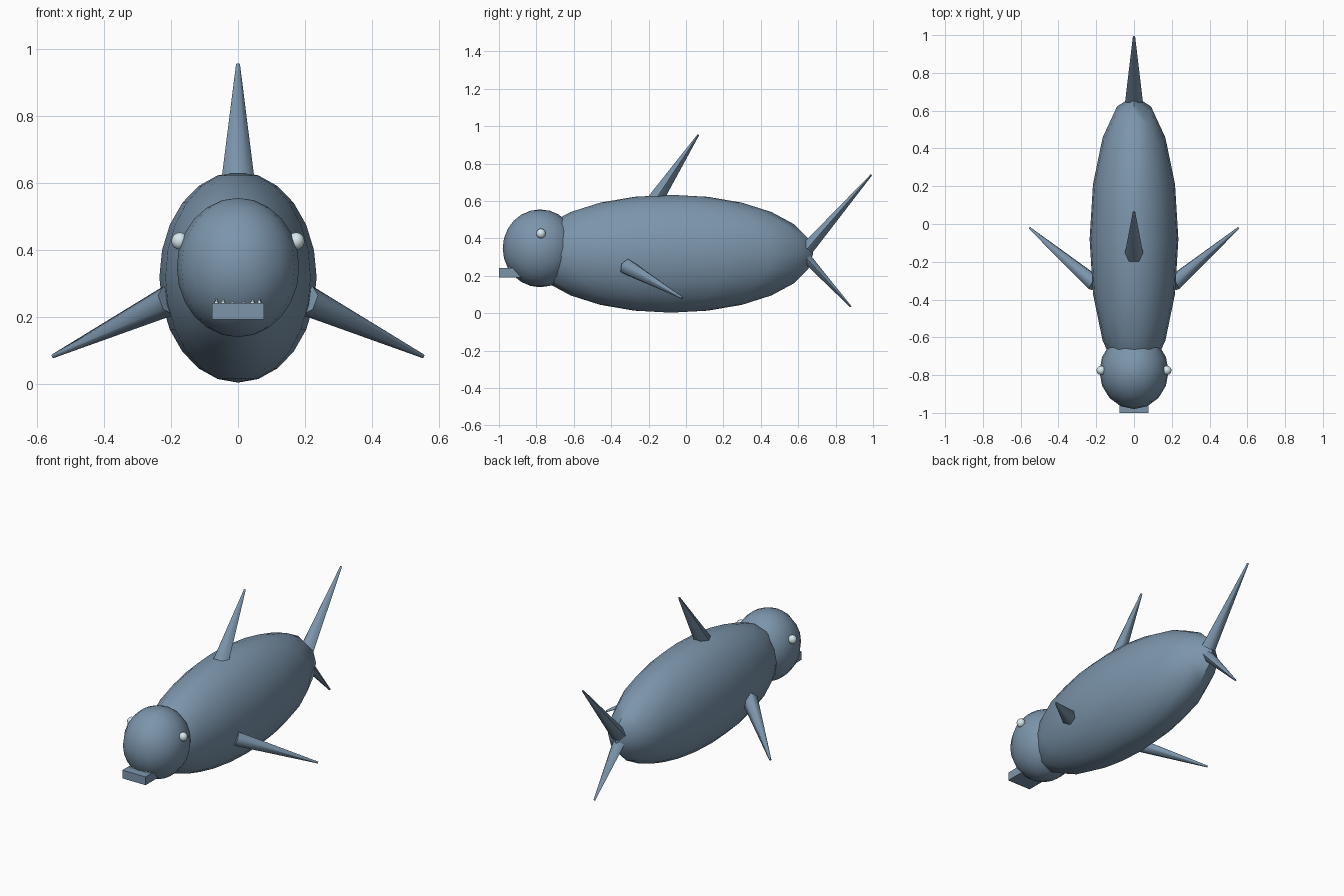
import bpy, bmesh, math
from mathutils import Vector, Matrix

if "Cube" in bpy.data.objects:
    bpy.data.objects.remove(bpy.data.objects["Cube"])


def material(name, rgb):
    m = bpy.data.materials.new(name)
    m.diffuse_color = (*rgb, 1)
    m.use_nodes = True
    m.node_tree.nodes["Principled BSDF"].inputs["Base Color"].default_value = m.diffuse_color
    return m


SKIN = material("skin_blue", (0.20, 0.30, 0.41))
PALE = material("pale", (0.68, 0.82, 0.86))


def finish(name, bm, mat, angle=40):
    bmesh.ops.recalc_face_normals(bm, faces=bm.faces[:])
    mesh = bpy.data.meshes.new(name)
    bm.to_mesh(mesh)
    bm.free()
    mesh.materials.append(mat)
    ob = bpy.data.objects.new(name, mesh)
    bpy.context.collection.objects.link(ob)
    bpy.ops.object.select_all(action='DESELECT')
    ob.select_set(True)
    bpy.context.view_layer.objects.active = ob
    bpy.ops.object.shade_smooth_by_angle(angle=math.radians(angle))
    return ob


def ellipsoid(name, centre, radii, mat, segs=16, rings=12):
    bm = bmesh.new()
    bmesh.ops.create_uvsphere(bm, u_segments=segs, v_segments=rings, radius=1)
    # a vertex of the outline points along the length axis
    bm.transform(Matrix.Translation(centre) @ Matrix.Diagonal((*radii, 1)))
    return finish(name, bm, mat)


def spike(name, base, tip, r, mat, squash=1.0, sides=6, r_tip=0.006):
    """Tapered cone from base to tip, with two corners on the x side."""
    base, tip = Vector(base), Vector(tip)
    w = (tip - base).normalized()
    u = Vector((1, 0, 0))
    u = (u - w * u.dot(w)).normalized()
    v = w.cross(u)
    bm = bmesh.new()
    loops = []
    for c, rad in ((base, r), (tip, r_tip)):
        angles = [2 * math.pi * i / sides for i in range(sides)]
        loops.append([bm.verts.new(c + u * rad * math.cos(a) + v * rad * squash * math.sin(a))
                      for a in angles])
    lo, hi = loops
    for i in range(sides):
        j = (i + 1) % sides
        bm.faces.new((lo[i], lo[j], hi[j], hi[i]))
    bm.faces.new(lo[::-1])
    bm.faces.new(hi)
    return finish(name, bm, mat, 62)


# Body and head
ellipsoid("body", (0, -0.08, 0.318), (0.235, 0.76, 0.315), SKIN)
ellipsoid("head", (0, -0.78, 0.347), (0.183, 0.20, 0.208), SKIN)

# Jaw slab
bm = bmesh.new()
bmesh.ops.create_cube(bm, size=1)
bm.transform(Matrix.Translation((0, -0.92, 0.216)) @ Matrix.Diagonal((0.156, 0.16, 0.05, 1)))
finish("jaw", bm, SKIN)

# Dorsal fin and tail fins
spike("dorsal_fin", (0, -0.165, 0.605), (0, 0.066, 0.954), 0.05, SKIN, 0.95)
spike("upper_tail_fin", (0, 0.648, 0.345), (0, 0.992, 0.741), 0.047, SKIN, 0.87)
spike("lower_tail_fin", (0, 0.642, 0.297), (0, 0.882, 0.034), 0.039, SKIN, 0.8)

# Mirrored side parts
for side, s in (("left", 1), ("right", -1)):
    spike(side + "_pectoral_fin", (s * 0.207, -0.316, 0.248), (s * 0.553, -0.021, 0.082), 0.046, SKIN)
    ellipsoid(side + "_eye", (s * 0.174, -0.775, 0.426), (0.025, 0.025, 0.026), PALE, 12, 8)
    # Teeth along the jaw edge
    for i, x in enumerate((0.064, 0.044, 0.016)):
        spike(f"{side}_tooth_{i + 1}", (s * x, -0.945, 0.232), (s * x, -0.945, 0.255), 0.01,
              PALE, 1.0, 6, 0.001)
